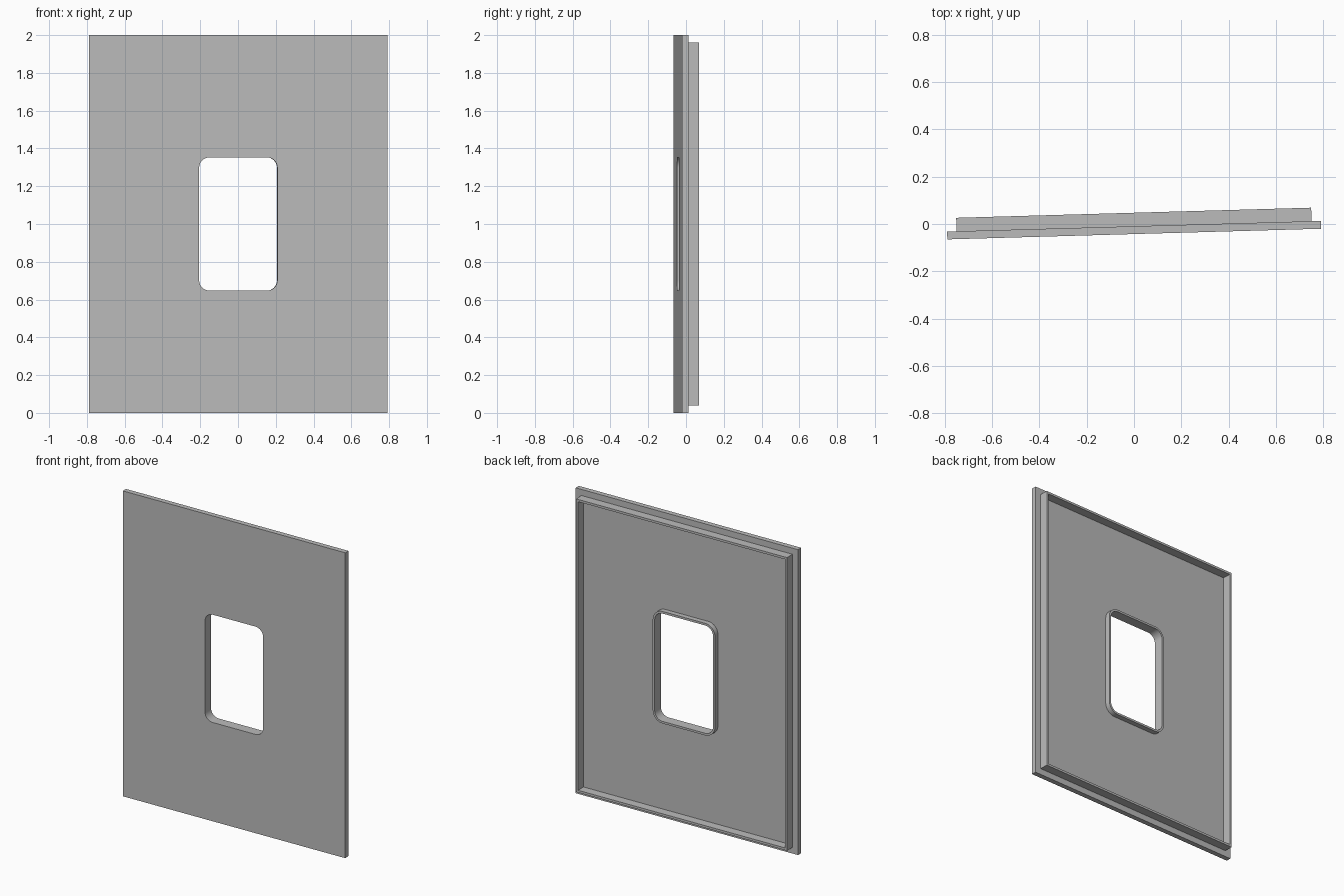
import bpy, bmesh
from math import cos, sin, pi, radians

if "Cube" in bpy.data.objects:
    bpy.data.objects.remove(bpy.data.objects["Cube"])

grey = bpy.data.materials.new("plain grey")
grey.use_nodes = True
grey.diffuse_color = (0.5, 0.5, 0.5, 1)
grey.node_tree.nodes["Principled BSDF"].inputs["Base Color"].default_value = (0.5, 0.5, 0.5, 1)

TILT = radians(1.63)
FRONT, BACK, RIM, COLLAR = -0.0425, -0.0095, 0.0475, 0.0235
SEGMENTS = 8


def loop(half_w, half_h, radius=0.0):
    """Rectangle outline with rounded corners, four equal arcs."""
    points = []
    for i, (sx, sz) in enumerate([(1, 1), (-1, 1), (-1, -1), (1, -1)]):
        for k in range(SEGMENTS + 1 if radius else 1):
            a = (i + k / SEGMENTS) * pi / 2
            points.append((sx * (half_w - radius) + radius * cos(a),
                           sz * (half_h - radius) + radius * sin(a)))
    return points


def ring(name, outer, inner, y0, y1):
    """Flat frame between two outlines, extruded from y0 to y1."""
    bm = bmesh.new()
    edges = []
    for outline in (outer, inner):
        verts = [bm.verts.new((x, y0, z + 1)) for x, z in outline]
        edges += [bm.edges.new((v, verts[i - 1])) for i, v in enumerate(verts)]
    bmesh.ops.triangle_fill(bm, edges=edges, use_beauty=True, normal=(0, -1, 0))
    result = bmesh.ops.extrude_face_region(bm, geom=bm.faces[:], use_keep_orig=True)
    moved = [g for g in result["geom"] if isinstance(g, bmesh.types.BMVert)]
    bmesh.ops.translate(bm, verts=moved, vec=(0, y1 - y0, 0))
    bmesh.ops.recalc_face_normals(bm, faces=bm.faces[:])
    mesh = bpy.data.meshes.new(name)
    bm.to_mesh(mesh)
    bm.free()
    mesh.materials.append(grey)
    obj = bpy.data.objects.new(name, mesh)
    bpy.context.collection.objects.link(obj)
    obj.rotation_euler.z = TILT
    bpy.ops.object.select_all(action="DESELECT")
    obj.select_set(True)
    bpy.context.view_layer.objects.active = obj
    bpy.ops.object.shade_smooth_by_angle(angle=radians(30))


opening = loop(0.207, 0.353, 0.055)

# Main sheet with the rounded window opening
ring("door_panel", loop(0.79, 1.0), opening, FRONT, BACK)
# Thin return flange around the back
ring("back_flange", loop(0.75, 0.96), loop(0.735, 0.945), BACK, RIM)
# Collar around the opening on the back
ring("window_collar", loop(0.221, 0.367, 0.069), opening, BACK, COLLAR)
